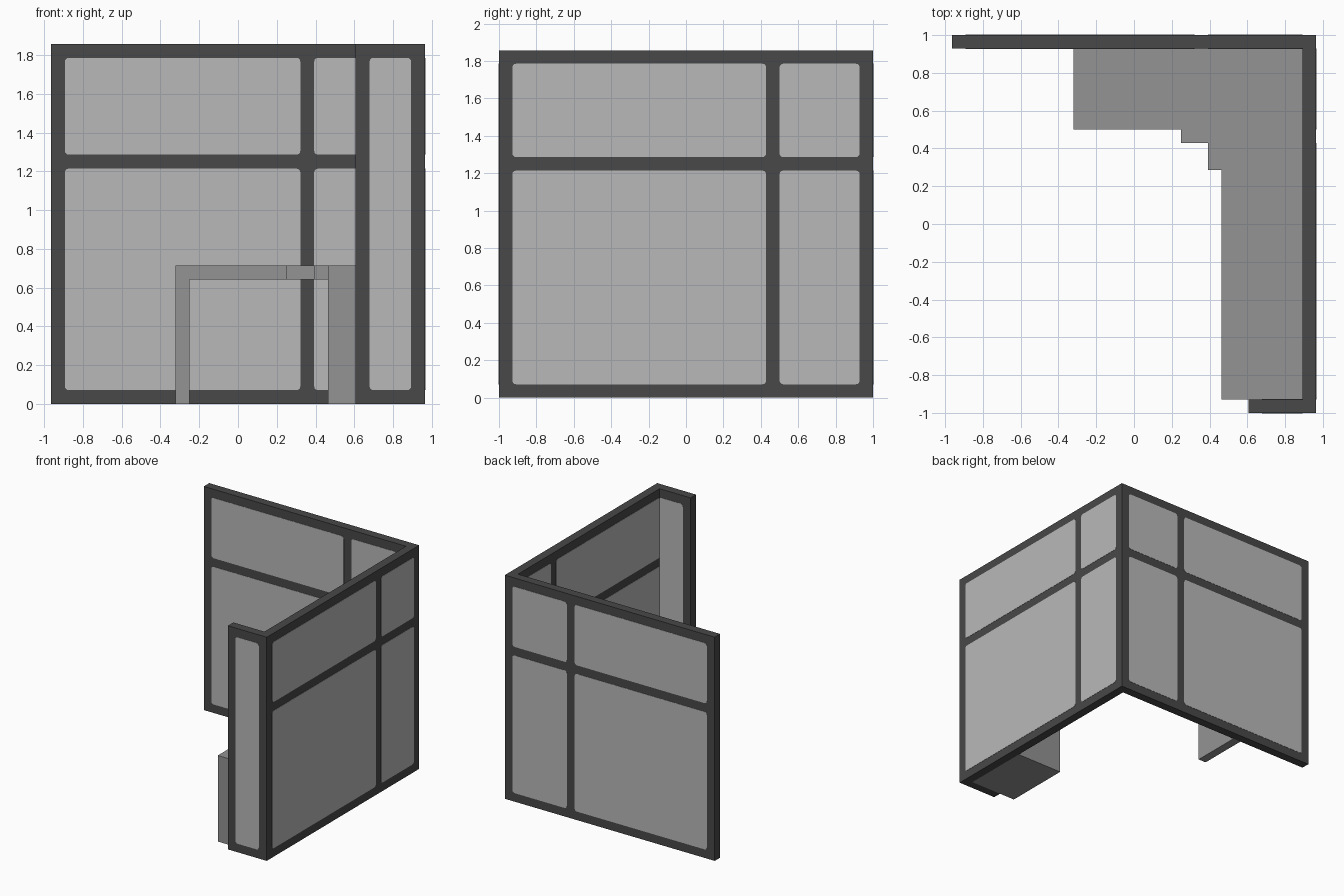
import bpy, bmesh, math
from mathutils import Matrix, Vector

old = bpy.data.objects.get("Cube")
if old:
    bpy.data.objects.remove(old)

U = 1 / 14          # the model sits on a regular module
PLATE = 0.002       # thickness of the fabric inserts


def material(name, value):
    m = bpy.data.materials.new(name)
    m.use_nodes = True
    col = (value, value, value, 1)
    m.diffuse_color = col
    bsdf = m.node_tree.nodes["Principled BSDF"]
    bsdf.inputs["Base Color"].default_value = col
    bsdf.inputs["Roughness"].default_value = 0.8
    return m


FRAME = material("dark grey frame", 0.065)
FABRIC = material("light grey fabric", 0.485)
DESK = material("mid grey desk", 0.292)


def prism(name, outline, z0, z1, mat, matrix=None):
    """Extrude a flat outline from z0 to z1, then optionally place it."""
    bm = bmesh.new()
    face = bm.faces.new([bm.verts.new((x, y, z0)) for x, y in outline])
    ext = bmesh.ops.extrude_face_region(bm, geom=[face])
    top = [v for v in ext["geom"] if isinstance(v, bmesh.types.BMVert)]
    bmesh.ops.translate(bm, verts=top, vec=(0, 0, z1 - z0))
    if matrix:
        bm.transform(matrix)
    bmesh.ops.recalc_face_normals(bm, faces=bm.faces)
    mesh = bpy.data.meshes.new(name)
    bm.to_mesh(mesh)
    bm.free()
    mesh.materials.append(mat)
    ob = bpy.data.objects.new(name, mesh)
    bpy.context.collection.objects.link(ob)
    return ob


def units(points):
    return [(x * U, y * U) for x, y in points]


def box_outline(x0, x1, y0, y1):
    return units([(x0, y0), (x1, y0), (x1, y1), (x0, y1)])


def rounded(a0, a1, b0, b1, r=0.02, n=3):
    """Rounded rectangle outline, given in modules."""
    a0, a1, b0, b1 = a0 * U, a1 * U, b0 * U, b1 * U
    pts = []
    for i, (cx, cy) in enumerate([(a1 - r, b1 - r), (a0 + r, b1 - r),
                                  (a0 + r, b0 + r), (a1 - r, b0 + r)]):
        for k in range(n + 1):
            t = math.pi / 2 * (i + k / n)
            pts.append((cx + r * math.cos(t), cy + r * math.sin(t)))
    return pts


# Partition walls: one continuous frame, a long back, a side and a short return
prism("partition_frame", units([
    (-13.5, 14), (13.5, 14), (13.5, -14), (8.5, -14),
    (8.5, -13), (12.5, -13), (12.5, 13), (-13.5, 13)]), 0, 26 * U, FRAME)

# Local axes for inserts: (along wall, up, through wall)
ALONG_X = Matrix(((1, 0, 0, 0), (0, 0, 1, 0), (0, 1, 0, 0), (0, 0, 0, 1)))
ALONG_Y = Matrix(((0, 0, 1, 0), (1, 0, 0, 0), (0, 1, 0, 0), (0, 0, 0, 1)))
ROWS = [(1, 17), (18, 25)]

# wall name, orientation, its two face positions, column spans, row spans
walls = [
    ("back", ALONG_X, (13, 14), [(-12.5, 4.5), (5.5, 12.5)], ROWS),
    ("side", ALONG_Y, (12.5, 13.5), [(-13, 6), (7, 13)], ROWS),
    ("return", ALONG_X, (-14, -13), [(9.5, 12.5)], [(1, 25)]),
]

# Fabric inserts on both faces of each wall
for wall, axes, (low, high), columns, rows in walls:
    for a0, a1 in columns:
        for b0, b1 in rows:
            for pos, out in ((low, -PLATE), (high, PLATE)):
                prism(wall + "_wall_insert", rounded(a0, a1, b0, b1),
                      pos * U, pos * U + out, FABRIC, axes)

# L-shaped worktop with a stepped inner corner
prism("worktop", units([
    (-4.5, 13), (-4.5, 7), (3.5, 7), (3.5, 6), (5.5, 6), (5.5, 4),
    (6.5, 4), (6.5, -13), (12.5, -13), (12.5, 13)]), 9 * U, 10 * U, DESK)

# Supports: a panel leg at one end and a solid pedestal at the other
prism("panel_leg", box_outline(-4.5, -3.5, 7, 13), 0, 9 * U, DESK)
prism("pedestal", box_outline(6.5, 12.5, -13, -5), 0, 9 * U, DESK)
